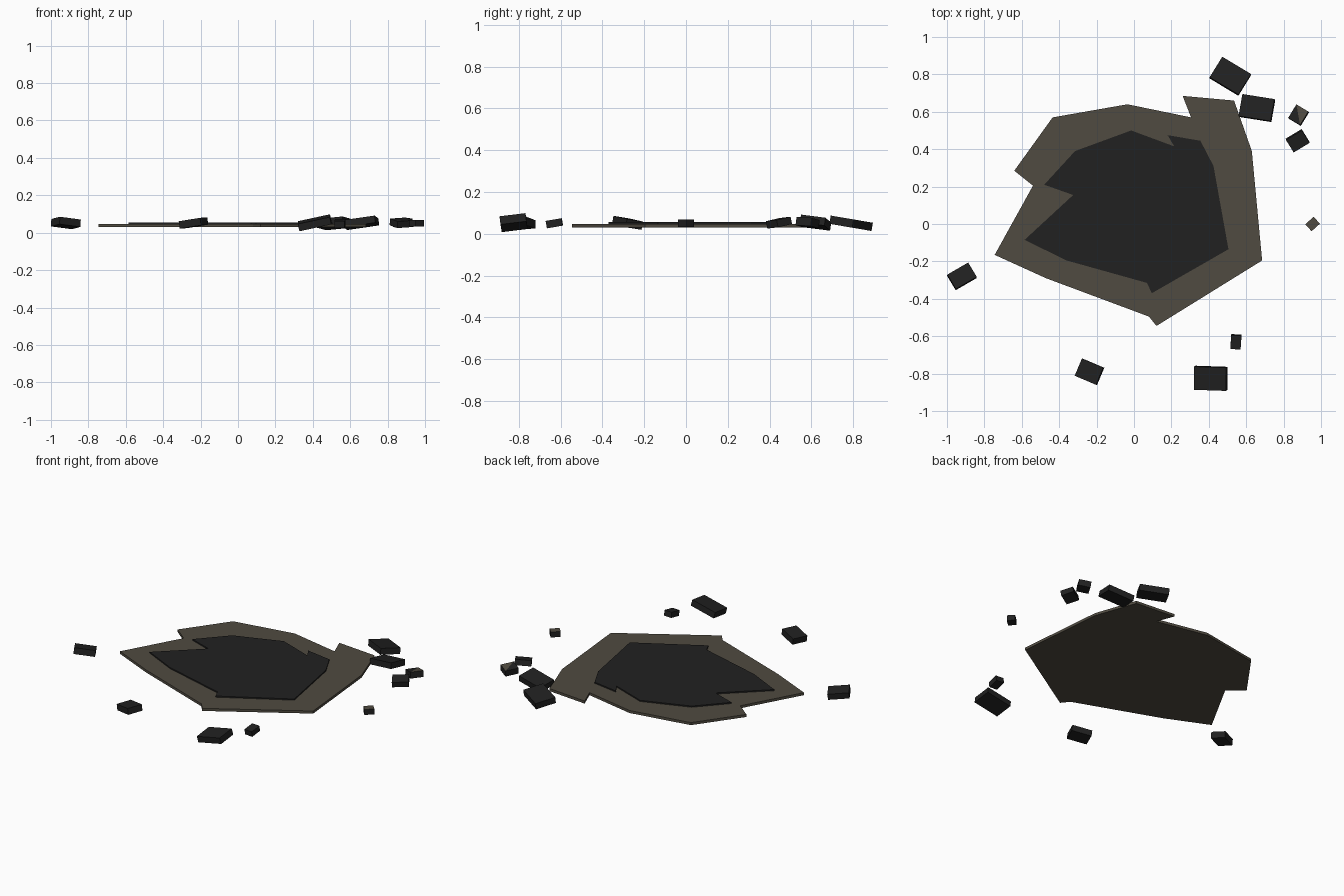
import bpy
import bmesh
from math import cos, sin, radians
from mathutils import Matrix, Vector

cube = bpy.data.objects.get("Cube")
if cube:
    bpy.data.objects.remove(cube, do_unlink=True)


def material(name, rgb):
    mat = bpy.data.materials.new(name)
    mat.use_nodes = True
    mat.diffuse_color = (*rgb, 1)
    mat.node_tree.nodes["Principled BSDF"].inputs["Base Color"].default_value = (*rgb, 1)
    return mat


earth = material("earth brown", (0.08, 0.07, 0.052))
char = material("charred black", (0.0148, 0.0148, 0.0148))


def finish(name, bm, mats):
    bmesh.ops.recalc_face_normals(bm, faces=bm.faces)
    mesh = bpy.data.meshes.new(name)
    bm.to_mesh(mesh)
    bm.free()
    for mat in mats:
        mesh.materials.append(mat)
    obj = bpy.data.objects.new(name, mesh)
    bpy.context.collection.objects.link(obj)


def slab(name, outline, bottom, top, mat):
    """Extrude a jagged outline into a flat plate."""
    bm = bmesh.new()
    face = bm.faces.new([bm.verts.new((x, y, bottom)) for x, y in outline])
    lid = bmesh.ops.extrude_face_region(bm, geom=[face], use_keep_orig=True)
    moved = [v for v in lid["geom"] if isinstance(v, bmesh.types.BMVert)]
    bmesh.ops.translate(bm, verts=moved, vec=(0, 0, top - bottom))
    finish(name, bm, [mat])


def chunk(name, centre, size, turn, slope, top="char"):
    """A tilted block; slope is its rise along x and along y."""
    normal = Vector((-slope[0], -slope[1], 1)).normalized()
    a = radians(turn)
    along = Vector((cos(a), sin(a), cos(a) * slope[0] + sin(a) * slope[1])).normalized()
    across = normal.cross(along)
    frame = Matrix((along, across, normal)).transposed().to_4x4()
    bm = bmesh.new()
    bmesh.ops.create_cube(bm, size=1, matrix=Matrix.Diagonal((*size, 1)))
    lid = max(bm.faces, key=lambda f: f.calc_center_median().z)
    if top == "earth":
        lid.material_index = 1
    elif top == "half":
        # Split the lid along a diagonal and colour the far half
        corner = [v for v in lid.verts if v.co.x * v.co.y < 0]
        bmesh.ops.connect_verts(bm, verts=corner)
        for f in bm.faces:
            c = f.calc_center_median()
            if f.normal.z > 0.9 and c.x > 0:
                f.material_index = 1
    bmesh.ops.transform(bm, matrix=Matrix.Translation(centre) @ frame, verts=bm.verts)
    finish(name, bm, [char, earth])


# Broken ground plate and the scorched patch on it
slab("ground_plate", [
    (-0.745, -0.165), (-0.54, 0.205), (-0.64, 0.285), (-0.435, 0.57), (-0.035, 0.64),
    (0.305, 0.57), (0.26, 0.685), (0.535, 0.66), (0.63, 0.39), (0.685, -0.195),
    (0.12, -0.545), (0.08, -0.495), (-0.47, -0.29)], 0.03, 0.047, earth)
slab("scorched_patch", [
    (-0.585, -0.085), (-0.325, 0.155), (-0.48, 0.21), (-0.315, 0.39), (-0.015, 0.5),
    (0.215, 0.415), (0.18, 0.475), (0.355, 0.445), (0.425, 0.31), (0.505, -0.135),
    (0.095, -0.37), (0.07, -0.315), (-0.36, -0.195)], 0.04, 0.055, char)

# Scattered debris around the plate
chunk("large_chunk_back", (0.515, 0.79, 0.05), (0.18, 0.13, 0.04), -31, (0, -0.17))
chunk("large_chunk_corner", (0.657, 0.62, 0.053), (0.175, 0.12, 0.038), -9, (0.12, -0.15))
chunk("split_chunk", (0.88, 0.582, 0.053), (0.075, 0.085, 0.04), -31, (0.1, -0.12), "half")
chunk("small_chunk_left", (0.875, 0.445, 0.053), (0.1, 0.08, 0.036), 31, (-0.05, 0.2))
chunk("earth_chunk", (0.955, 0, 0.05), (0.06, 0.05, 0.036), 42, (0, 0), "earth")
chunk("chunk_right", (-0.92, -0.28, 0.052), (0.13, 0.09, 0.04), 30, (-0.03, -0.18))
chunk("chunk_front", (-0.238, -0.79, 0.052), (0.125, 0.1, 0.04), -23, (0.15, -0.03))
chunk("large_chunk_front", (0.41, -0.825, 0.053), (0.175, 0.125, 0.04), -2, (0.22, 0.12))
chunk("small_chunk_front", (0.545, -0.63, 0.05), (0.055, 0.075, 0.036), -4, (0, 0.17))
